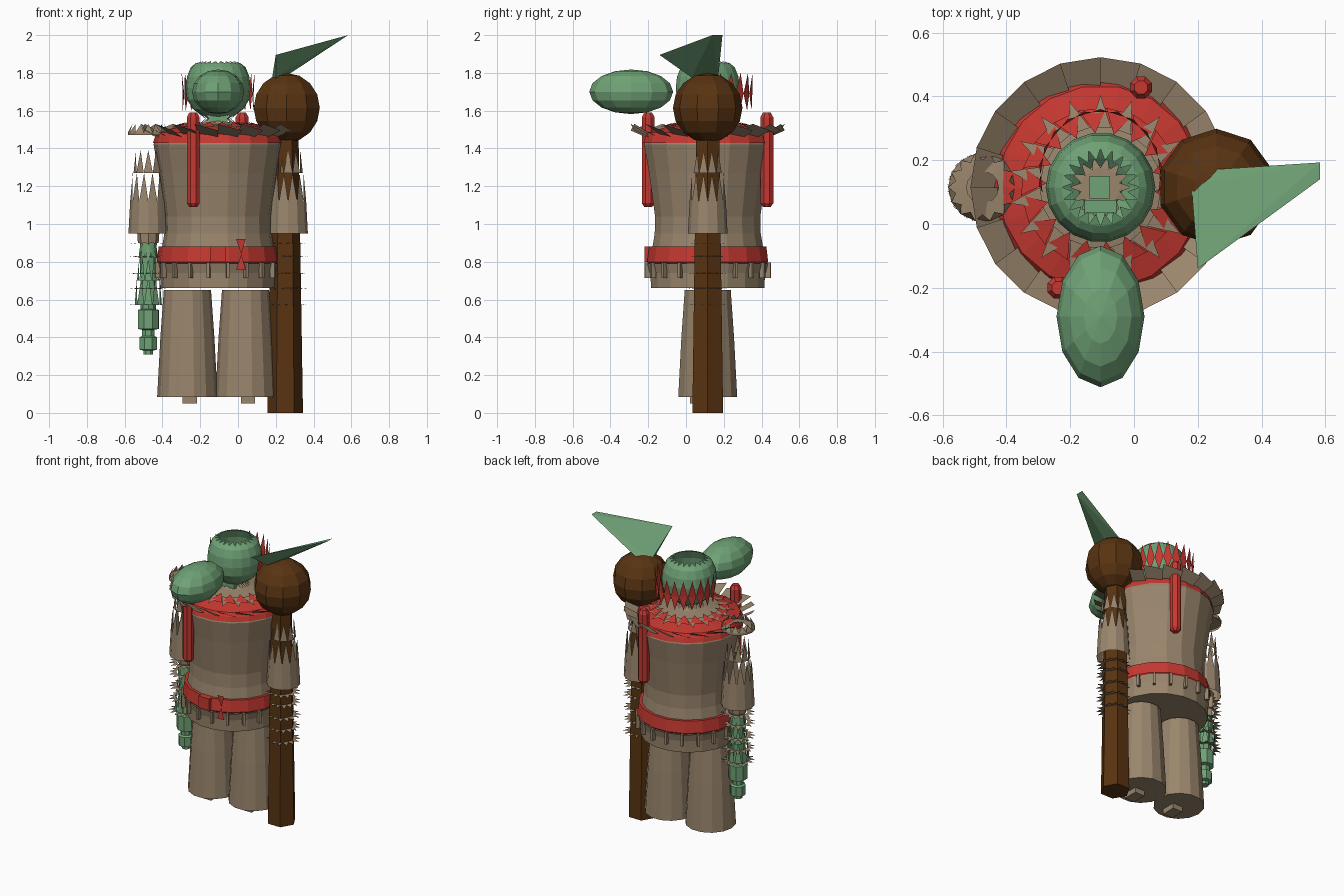
import bpy, bmesh, math
from mathutils import Vector, Matrix

if "Cube" in bpy.data.objects:
    bpy.data.objects.remove(bpy.data.objects["Cube"])

CX, CY = -0.105, 0.115          # body axis
ARMS = {"left": -0.475, "right": 0.265}


def material(name, rgb):
    m = bpy.data.materials.new(name)
    m.diffuse_color = (*rgb, 1)
    m.use_nodes = True
    m.node_tree.nodes["Principled BSDF"].inputs["Base Color"].default_value = m.diffuse_color
    return m


TAN = material("tan_cloth", (0.32, 0.235, 0.15))
RED = material("red_cloth", (0.56, 0.04, 0.03))
GREEN = material("green_skin", (0.16, 0.36, 0.18))
WOOD = material("dark_wood", (0.1, 0.034, 0.006))


def finish(name, bm, mat):
    me = bpy.data.meshes.new(name)
    bm.to_mesh(me)
    bm.free()
    ob = bpy.data.objects.new(name, me)
    me.materials.append(mat)
    bpy.context.collection.objects.link(ob)
    return ob


def lathe(name, mat, x, y, profile, n=16, caps=True, turn=0.0):
    """Revolve (radius, z) points around a vertical axis."""
    bm = bmesh.new()
    rings = [[bm.verts.new((x + r * math.cos(turn + math.tau * i / n),
                            y + r * math.sin(turn + math.tau * i / n), z))
              for i in range(n)] for r, z in profile]
    for a, b in zip(rings, rings[1:]):
        for i in range(n):
            j = (i + 1) % n
            bm.faces.new((a[i], a[j], b[j], b[i]))
    if caps:
        bm.faces.new(rings[0][::-1])
        bm.faces.new(rings[-1])
    return finish(name, bm, mat)


def teeth(name, mat, x, y, r0, z0, r1, z1, n, start=0.0, sweep=math.tau):
    """Ring of pointed tufts running from a base circle to tip points."""
    bm = bmesh.new()
    step = sweep / n

    def pt(r, z, a):
        return bm.verts.new((x + r * math.cos(a), y + r * math.sin(a), z))
    for i in range(n):
        a = start + i * step
        bm.faces.new((pt(r0, z0, a), pt(r0, z0, a + step), pt(r1, z1, a + step / 2)))
    return finish(name, bm, mat)


def box(name, mat, lo, hi, angle=0.0):
    bm = bmesh.new()
    lo, hi = Vector(lo), Vector(hi)
    bmesh.ops.create_cube(bm, size=1, matrix=Matrix.Translation((lo + hi) / 2)
                          @ Matrix.Rotation(angle, 4, 'Z') @ Matrix.Diagonal((*(hi - lo), 1)))
    return finish(name, bm, mat)


def ball(name, mat, centre, size, u, v):
    bm = bmesh.new()
    bmesh.ops.create_uvsphere(bm, u_segments=u, v_segments=v, radius=1,
                              matrix=Matrix.Translation(centre) @ Matrix.Diagonal((*size, 1)))
    return finish(name, bm, mat)


# Legs and feet
for side, x in (("left", -0.268), ("right", 0.04)):
    lathe(side + "_leg", TAN, x, CY, [(0.16, 0.085), (0.143, 0.4), (0.125, 0.65)], 14)
    box(side + "_foot", TAN, (x - 0.025, 0.02, 0.05), (x + 0.05, 0.12, 0.09))

# Torso, belt and hanging tabs
lathe("torso", TAN, CX, CY, [(0.305, 0.66), (0.31, 0.8), (0.285, 0.95), (0.283, 1.04),
                             (0.315, 1.27), (0.342, 1.42), (0.335, 1.44)], 18)
lathe("belt", RED, CX, CY, [(0.315, 0.79), (0.325, 0.8), (0.315, 0.88), (0.28, 0.88)], 18, False)
lathe("skirt_band", TAN, CX, CY, [(0.312, 0.74), (0.325, 0.79)], 18, False)
box("buckle", RED, (CX - 0.04, CY - 0.335, 0.8), (CX + 0.04, CY - 0.31, 0.88))
for z0, z1 in ((0.92, 0.84), (0.76, 0.84)):
    bm = bmesh.new()
    bm.faces.new([bm.verts.new(p) for p in ((-0.01, -0.21, z0), (0.04, -0.21, z0), (0.018, -0.205, z1))])
    finish("belt_knot", bm, RED)
for i in range(20):
    a = math.tau * (i + 0.5) / 20
    x, y = CX + 0.325 * math.cos(a), CY + 0.325 * math.sin(a)
    box("skirt_tab", TAN, (x - 0.013, y - 0.008, 0.715), (x + 0.013, y + 0.008, 0.795), a)

# Shoulder cape with tufts around the neck
lathe("cape", RED, CX, CY, [(0.345, 1.43), (0.335, 1.46), (0.32, 1.485), (0.2, 1.52)], 18, False)
lathe("neck_cloth", TAN, CX, CY, [(0.21, 1.515), (0.06, 1.54)], 18)
teeth("neck_tufts_out", TAN, CX, CY, 0.19, 1.527, 0.29, 1.51, 18)
teeth("cape_tufts", RED, CX, CY, 0.25, 1.515, 0.17, 1.54, 18, 0.1)
teeth("neck_tufts_up", TAN, CX, CY, 0.1, 1.53, 0.06, 1.565, 14)

# Upturned brim of overlapping shingles
bm = bmesh.new()
N = 20
for i in range(N):
    a, b = math.tau * i / N, math.tau * (i + 1) / N
    bm.faces.new([bm.verts.new((CX + r * math.cos(t), CY + r * math.sin(t), z))
                  for r, t, z in ((0.315, a, 1.475), (0.408, a, 1.53),
                                  (0.408, b, 1.495), (0.315, b, 1.455))])
finish("brim", bm, TAN)

# Neck and open-topped head
box("neck", GREEN, (-0.14, 0.08, 1.52), (-0.075, 0.15, 1.6))
box("throat", GREEN, (-0.155, 0.035, 1.54), (-0.055, 0.075, 1.59))
lathe("head", GREEN, CX, CY, [(0.09, 1.575), (0.135, 1.61), (0.165, 1.66), (0.172, 1.72),
                              (0.165, 1.78), (0.145, 1.83), (0.12, 1.85)], 18, False)
teeth("head_rim_tufts", GREEN, CX, CY, 0.122, 1.85, 0.085, 1.862, 20)
teeth("chin_tufts", GREEN, CX, CY, 0.095, 1.58, 0.06, 1.55, 14)
ball("snout", GREEN, (CX, -0.29, 1.70), (0.138, 0.222, 0.118), 12, 8)

# Red headdress around the back of the head
bm = bmesh.new()
for i in range(13):
    a, b = [math.radians(-15 + 210 * k / 13) for k in (i, i + 1)]
    for r, z, tip_r, tip_z in ((0.188, 1.69, 0.17, 1.80), (0.188, 1.69, 0.165, 1.60)):
        bm.faces.new([bm.verts.new((CX + q * math.cos(t), CY + 0.035 + q * math.sin(t) * 1.08, h))
                      for q, t, h in ((r, a, z), (r, b, z), (tip_r + 0.025, (a + b) / 2, tip_z))])
finish("headdress", bm, RED)

# Hanging red braids, front and back
for name, x, y in (("front_braid", -0.237, -0.2), ("back_braid", 0.022, 0.428)):
    lathe(name, RED, x, y, [(0.022, 1.09), (0.037, 1.11), (0.037, 1.565), (0.022, 1.59)], 8, True, 0.39)

# Sleeves, tufts and flat fur rings on both arms
for side, x in ARMS.items():
    lathe(side + "_sleeve", TAN, x, CY, [(0.105, 0.95), (0.096, 1.12)], 12, False)
    teeth(side + "_sleeve_tufts", TAN, x, CY, 0.096, 1.12, 0.085, 1.27, 12)
    teeth(side + "_upper_tufts", TAN, x, CY, 0.078, 1.27, 0.068, 1.39, 10)
    for k, z in enumerate((0.90, 0.83, 0.74, 0.66, 0.575)):
        teeth(f"{side}_fur_ring_{k}", TAN, x, CY, 0.075, z, 0.11, z - 0.004, 14, k * 0.2)
        lathe(f"{side}_fur_band_{k}", TAN, x, CY, [(0.06, z), (0.078, z)], 14, False)

# Left shoulder tufts, forearm and hand
LX = ARMS["left"]
lathe("left_shoulder", TAN, LX, CY, [(0.108, 1.47), (0.108, 1.485), (0.05, 1.49)], 14, False)
teeth("left_shoulder_tufts", TAN, LX, CY, 0.108, 1.485, 0.085, 1.53, 14)
lathe("left_upper_arm", TAN, LX, CY, [(0.055, 0.9), (0.06, 0.97)], 8)
lathe("left_forearm", GREEN, LX, CY, [(0.04, 0.5), (0.045, 0.9)], 8)
for k, (r, z0, z1) in enumerate(((0.052, 0.82, 0.91), (0.06, 0.70, 0.82), (0.072, 0.57, 0.73))):
    teeth(f"left_forearm_tufts_{k}", GREEN, LX, CY, r, z0, r - 0.01, z1, 10)
lathe("left_wrist", GREEN, LX, CY, [(0.035, 0.40), (0.035, 0.44), (0.06, 0.445), (0.06, 0.545),
                                    (0.035, 0.55), (0.035, 0.57)], 8, True, 0.39)
lathe("left_hand", GREEN, LX, CY, [(0.028, 0.31), (0.028, 0.33), (0.05, 0.335), (0.05, 0.4),
                                   (0.03, 0.41)], 8, True, 0.39)

# Club: hexagonal shaft and faceted knob
lathe("club_shaft", WOOD, 0.25, CY, [(0.094, 0.0), (0.07, 1.5)], 6)
ball("club_knob", WOOD, (0.258, CY, 1.615), (0.184, 0.184, 0.184), 10, 8)

# Pointed green blade on top of the club
bm = bmesh.new()
for p in ((0.20, -0.14, 1.895), (0.583, 0.14, 2.0), (0.583, 0.193, 2.0),
          (0.235, 0.17, 1.77), (0.18, 0.12, 1.77), (0.20, 0.03, 1.775)):
    bm.verts.new(p)
bmesh.ops.convex_hull(bm, input=bm.verts)
finish("blade", bm, GREEN)
